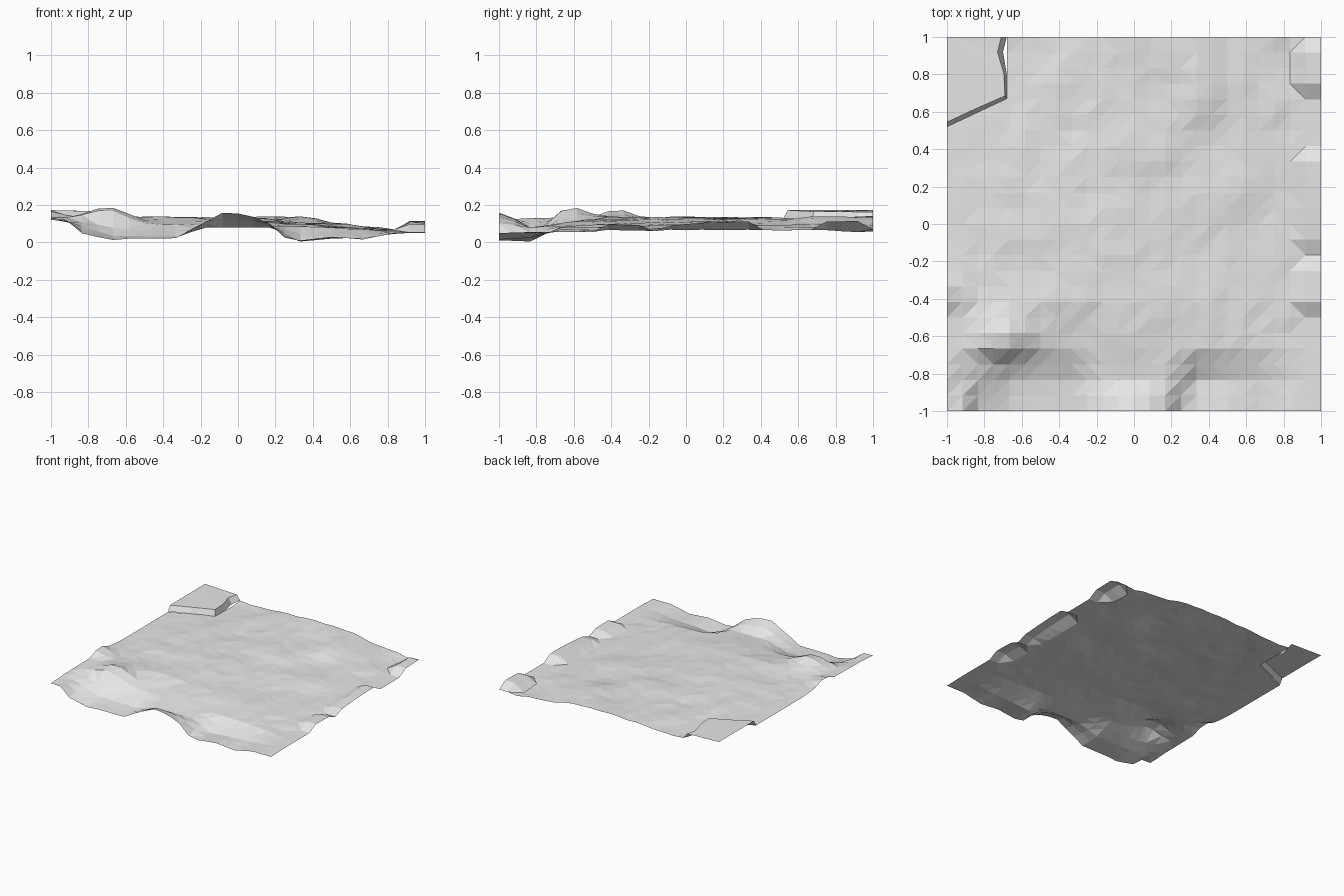
import bpy, bmesh, math, random
from mathutils import Vector, noise

if "Cube" in bpy.data.objects:
    bpy.data.objects.remove(bpy.data.objects["Cube"])

random.seed(4)
N = 24
STEP = 2 / N

def lerp_table(table, t):
    """Piecewise linear lookup in (position, height) pairs."""
    if t <= table[0][0]:
        return table[0][1]
    for (a, za), (b, zb) in zip(table, table[1:]):
        if t <= b:
            return za + (zb - za) * (t - a) / (b - a)
    return table[-1][1]

# height profiles along the front edge, just behind it, and the other edges
FRONT = [(-1, .12), (-.92, .12), (-.83, .045), (-.67, .012), (-.58, .02), (-.33, .022),
         (-.25, .07), (-.17, .11), (-.08, .16), (.05, .15), (.17, .10), (.25, .025),
         (.33, .01), (.5, .03), (.67, .015), (.83, .05), (1, .05)]
SECOND = [(-1, .13), (-.83, .085), (-.67, .035), (-.33, .03), (-.17, .08), (.17, .08),
          (.25, .05), (.33, .004), (.5, .02), (.67, .025), (.83, .045), (1, .055)]
RIGHT = [(-1, .05), (-.83, .055), (-.5, .055), (-.42, .10), (-.25, .095), (-.17, .06),
         (-.083, .095), (.1, .11), (.33, .12), (.417, .066), (.667, .066), (.75, .115),
         (.917, .12), (1, .07)]
LEFT = [(-1, .12), (-.83, .13), (-.5, .135), (-.42, .165), (-.36, .18), (-.25, .14),
        (-.1, .125), (1, .125)]
# broad lie of the land: rows from front to back, each across x
ROWS = [(-.65, (.135, .09, .10, .08, .06)), (-.42, (.13, .125, .12, .09, .06)),
        (0, (.125, .13, .12, .09, .06)), (.5, (.125, .125, .13, .10, .06)),
        (1, (.125, .12, .14, .115, .06))]
XS = (-1, -.5, 0, .45, .85)

def bump(x, y, cx, cy, rx, ry):
    return math.exp(-((x - cx) / rx) ** 2 - ((y - cy) / ry) ** 2)

def land(x, y):
    z = lerp_table([(r, lerp_table(list(zip(XS, zs)), x)) for r, zs in ROWS], y)
    fade = max(0, min(1, (y + .75) / .2))
    z += fade * .016 * noise.noise(Vector((x * 4 + y * -1.2, y * 3.2, 2.3)))
    z += fade * .009 * noise.noise(Vector((x * 9, y * 7, 7.1)))
    z += .075 * bump(x, y, -.70, -.62, .15, .11)
    z += .022 * bump(x, y, .33, .72, .10, .25)
    return z

def height(x, y):
    z = land(x, y)
    if x > .88:
        z = z * .1 + lerp_table(RIGHT, y) * .9
    if x < -.87:
        k = 1 if x < -.95 else .5
        z += (lerp_table(LEFT, y) - z) * k
    f, s = lerp_table(FRONT, x), lerp_table(SECOND, x)
    if y < -.95:
        return f
    if y < -.88:
        return .6 * f + .4 * s
    if y < -.80:
        return s
    if y < -.72:
        return .5 * s + .5 * z
    return z

ground = bpy.data.materials.new("pale_grey")
ground.diffuse_color = (.8, .8, .8, 1)
ground.use_nodes = True
ground.node_tree.nodes["Principled BSDF"].inputs["Base Color"].default_value = ground.diffuse_color

# terrain sheet
bm = bmesh.new()
grid = [[None] * (N + 1) for _ in range(N + 1)]
for i in range(N + 1):
    for j in range(N + 1):
        x, y = -1 + i * STEP, -1 + j * STEP
        grid[i][j] = bm.verts.new((x, y, max(0, height(x, y))))
for i in range(N):
    for j in range(N):
        a, b, c, d = grid[i][j], grid[i + 1][j], grid[i + 1][j + 1], grid[i][j + 1]
        # fold each cell along its flatter diagonal
        if abs(a.co.z - c.co.z) < abs(b.co.z - d.co.z):
            tris = (a, b, c), (a, c, d)
        else:
            tris = (a, b, d), (b, c, d)
        for t in tris:
            bm.faces.new(t)

# cut the back left corner away for the raised slab
FOOT = [Vector((-1, .52, .125)), Vector((-.68, .67, .12)), Vector((-.68, 1, .12))]
for p, q in zip(FOOT, FOOT[1:]):
    side = (q - p).cross(Vector((0, 0, 1)))
    side.z = 0
    faces = [f for f in bm.faces if f.calc_center_median().x < -.55 and f.calc_center_median().y > .4]
    geom = list({e for f in faces for e in f.edges}) + list({v for f in faces for v in f.verts}) + faces
    bmesh.ops.bisect_plane(bm, geom=geom, plane_co=p, plane_no=side.normalized())

def in_corner(c):
    return c.x < -.68 and c.y > .52 + (c.x + 1) * .15 / .32

bmesh.ops.delete(bm, geom=[f for f in bm.faces if in_corner(f.calc_center_median())], context='FACES')
bmesh.ops.triangulate(bm, faces=bm.faces[:])
mesh = bpy.data.meshes.new("terrain")
bm.to_mesh(mesh)
bm.free()
mesh.materials.append(ground)
bpy.context.collection.objects.link(bpy.data.objects.new("terrain", mesh))

# raised corner slab with its steep rim
LIP = [(-1, .545, .172), (-.85, .615, .168), (-.69, .685, .165), (-.695, .80, .165),
       (-.73, .92, .163), (-.71, 1, .163)]
BASE = [(-1, .52), (-.85, .59), (-.68, .67), (-.68, .80), (-.70, .92), (-.68, 1)]
bm = bmesh.new()
lip = [bm.verts.new(p) for p in LIP]
base = [bm.verts.new((x, y, land(x, y))) for x, y in BASE]
corner = bm.verts.new((-1, 1, .172))
for k in range(len(lip) - 1):
    bm.faces.new((base[k], base[k + 1], lip[k + 1], lip[k]))
    bm.faces.new((corner, lip[k], lip[k + 1]))
mesh = bpy.data.meshes.new("corner_slab")
bm.to_mesh(mesh)
bm.free()
mesh.materials.append(ground)
bpy.context.collection.objects.link(bpy.data.objects.new("corner_slab", mesh))
